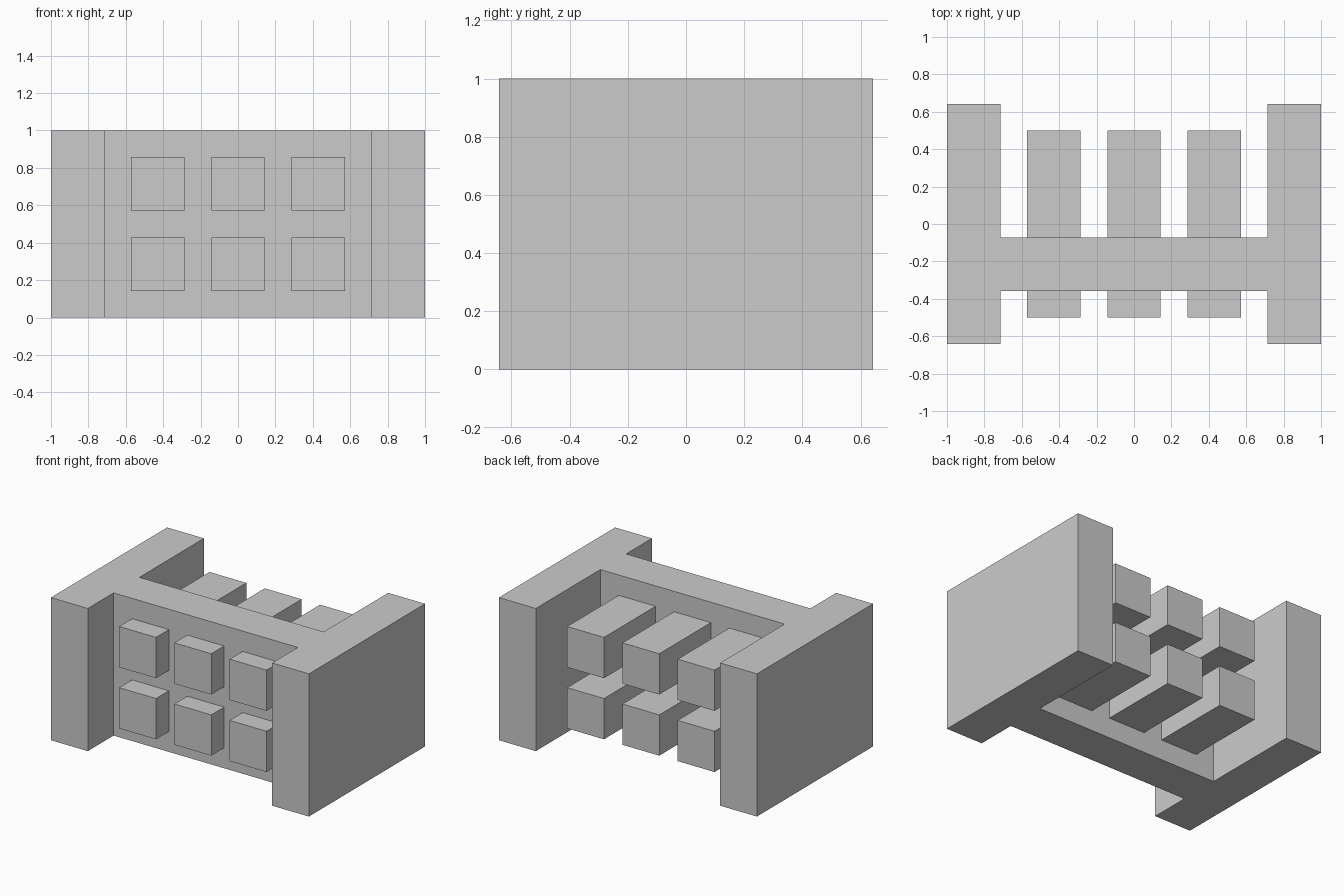
import bpy
import bmesh

if "Cube" in bpy.data.objects:
    bpy.data.objects.remove(bpy.data.objects["Cube"])

U = 1 / 7  # the model sits on a grid of sevenths


def extrude_profile(name, points, z0, z1):
    """Solid made from an outline in x, y (grid units) raised from z0 to z1."""
    bm = bmesh.new()
    base = bm.faces.new([bm.verts.new((x * U, y * U, z0 * U)) for x, y in points])
    top = bmesh.ops.extrude_face_region(bm, geom=[base])["geom"]
    verts = [v for v in top if isinstance(v, bmesh.types.BMVert)]
    bmesh.ops.translate(bm, verts=verts, vec=(0, 0, (z1 - z0) * U))
    bmesh.ops.recalc_face_normals(bm, faces=bm.faces)
    mesh = bpy.data.meshes.new(name)
    bm.to_mesh(mesh)
    bm.free()
    obj = bpy.data.objects.new(name, mesh)
    bpy.context.collection.objects.link(obj)
    return obj


# H-shaped frame: two side walls joined by an off-centre panel
right_half = [(5, -2.5), (5, -4.5), (7, -4.5), (7, 4.5), (5, 4.5), (5, -0.5)]
left_half = [(-x, y) for x, y in reversed(right_half)]
extrude_profile("frame", right_half + left_half, 0, 7)

# Two rows of three square bars passing through the panel
for row, z in (("lower", 1), ("upper", 4)):
    for column, x in (("left", -3), ("middle", 0), ("right", 3)):
        outline = [(x - 1, -3.5), (x + 1, -3.5), (x + 1, 3.5), (x - 1, 3.5)]
        extrude_profile(f"{row}_{column}_bar", outline, z, z + 2)
